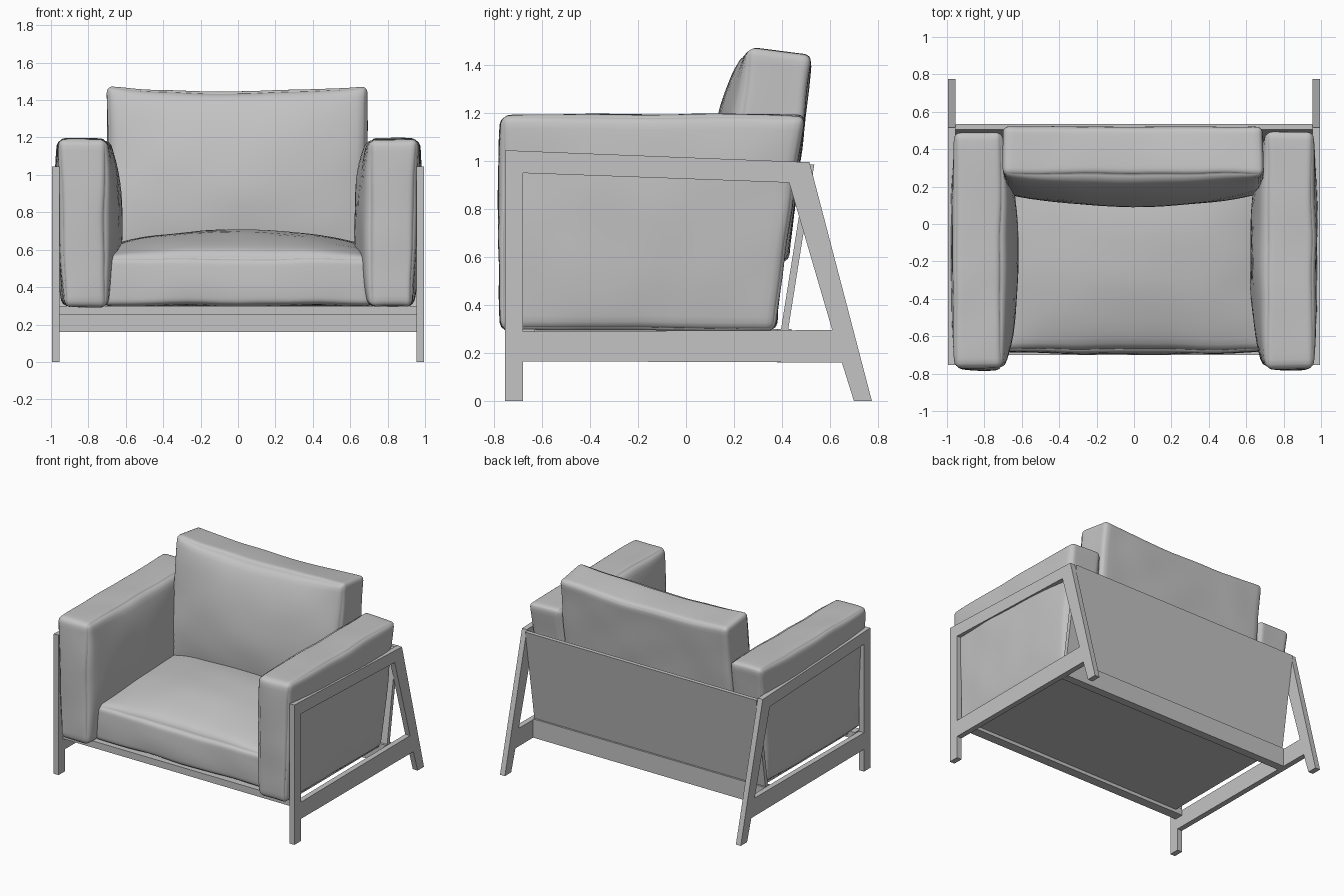
import bpy
import bmesh
import math
from mathutils import Vector, noise

if "Cube" in bpy.data.objects:
    bpy.data.objects.remove(bpy.data.objects["Cube"], do_unlink=True)


def material(name, value):
    mat = bpy.data.materials.new(name)
    mat.use_nodes = True
    colour = (value, value, value, 1)
    mat.diffuse_color = colour
    mat.node_tree.nodes["Principled BSDF"].inputs["Base Color"].default_value = colour
    return mat


GREY = material("plain grey", 0.55)


def finish(name, bm):
    bmesh.ops.recalc_face_normals(bm, faces=bm.faces)
    mesh = bpy.data.meshes.new(name)
    bm.to_mesh(mesh)
    bm.free()
    mesh.materials.append(GREY)
    obj = bpy.data.objects.new(name, mesh)
    bpy.context.collection.objects.link(obj)
    return obj


def prism(name, rings, x0, x1):
    """Extrude a closed (y, z) outline, or the band between two outlines, along x."""
    bm = bmesh.new()
    edges = []
    for ring in rings:
        verts = [bm.verts.new((x0, y, z)) for y, z in ring]
        edges += [bm.edges.new((a, b)) for a, b in zip(verts, verts[1:] + verts[:1])]
    bmesh.ops.triangle_fill(bm, edges=edges, use_beauty=True, use_dissolve=False)
    ext = bmesh.ops.extrude_face_region(bm, geom=bm.faces[:], use_keep_orig=True)
    moved = [v for v in ext["geom"] if isinstance(v, bmesh.types.BMVert)]
    bmesh.ops.translate(bm, verts=moved, vec=(x1 - x0, 0, 0))
    return finish(name, bm)


def rect(y0, y1, z0, z1):
    return [(y0, z0), (y1, z0), (y1, z1), (y0, z1)]


def cushion(name, low, high, bulge, lean, radius=0.035, cuts=23):
    """Rounded box, puffed out by bulge[(axis, side)], then reshaped by lean(p, t)."""
    low, high = Vector(low), Vector(high)
    centre, half = (low + high) / 2, (high - low) / 2
    bm = bmesh.new()
    bmesh.ops.create_cube(bm, size=2)
    bmesh.ops.subdivide_edges(bm, edges=bm.edges[:], cuts=cuts, use_grid_fill=True)
    for v in bm.verts:
        t = Vector([math.sin(c * math.pi / 2) for c in v.co])
        p = Vector([t[i] * half[i] for i in range(3)])
        core = Vector([max(radius - half[i], min(half[i] - radius, p[i])) for i in range(3)])
        p = core + (p - core).normalized() * radius
        for (axis, side), amount in bulge.items():
            a, b = [t[i] for i in range(3) if i != axis]
            puff = ((1 - a * a) * (1 - b * b)) ** 0.6
            p[axis] += side * amount * puff * (1 + side * t[axis]) / 2
        p += centre
        p += noise.noise_vector(p * 4) * 0.008
        v.co = lean(p, t)
    obj = finish(name, bm)
    for poly in obj.data.polygons:
        poly.use_smooth = True
    return obj


# Side frames: upright front leg, raked rear leg, arm rail and low rail
outer = [(-0.755, 0), (-0.755, 1.045), (0.515, 0.995), (0.775, 0),
         (0.70, 0), (0.65, 0.16), (-0.68, 0.165), (-0.68, 0)]
opening = [(-0.68, 0.29), (-0.68, 0.95), (0.43, 0.91), (0.61, 0.295)]
for side, s in (("left", 1), ("right", -1)):
    prism(side + "_side_frame", [outer, opening], s * 0.955, s * 0.995)

# Cross rails, seat base and sloping back panel
prism("front_rail", [rect(-0.70, -0.63, 0.25, 0.30)], -0.955, 0.955)
prism("rear_rail", [rect(0.38, 0.44, 0.16, 0.30)], -0.955, 0.955)
prism("seat_base", [rect(-0.65, 0.40, 0.275, 0.30)], -0.90, 0.90)
prism("back_panel", [[(0.395, 0.29), (0.425, 0.29), (0.535, 0.985), (0.505, 0.985)]],
      -0.955, 0.955)


# Arm cushions: rear end follows the back panel, foot slightly narrower
def arm_lean(p, t):
    drop = (1 - t.z) / 2
    p.y -= 0.125 * drop * (1 + t.y) / 2
    p.x -= math.copysign(0.03, p.x) * drop * max(0, t.x * math.copysign(1, p.x))
    return p


for side, s in (("left", 1), ("right", -1)):
    xs = sorted((s * 0.705, s * 0.96))
    cushion(side + "_arm_cushion", (xs[0], -0.77, 0.295), (xs[1], 0.495, 1.19),
            {(0, -s): 0.085, (0, s): 0.035, (1, -1): 0.012, (2, 1): 0.006}, arm_lean)


# Seat cushion: domed top, rising towards the rear
def seat_lean(p, t):
    p.z += 0.05 * (1 + t.y) / 2 * (1 + t.z) / 2
    return p


cushion("seat_cushion", (-0.72, -0.68, 0.30), (0.72, 0.38, 0.56),
        {(2, 1): 0.12, (1, -1): 0.015}, seat_lean)


# Back cushion: leans back, full front, dipped top edge
def back_lean(p, t):
    p.y -= 0.10 * (1 - t.z) / 2
    p.z -= 0.03 * (1 + t.y) / 2 * (1 + t.z) / 2
    p.z -= 0.03 * (1 - t.x ** 2) * (1 + t.z) / 2
    return p


cushion("back_cushion", (-0.70, 0.26, 0.58), (0.69, 0.525, 1.475),
        {(1, -1): 0.11, (2, 1): 0.01}, back_lean)
